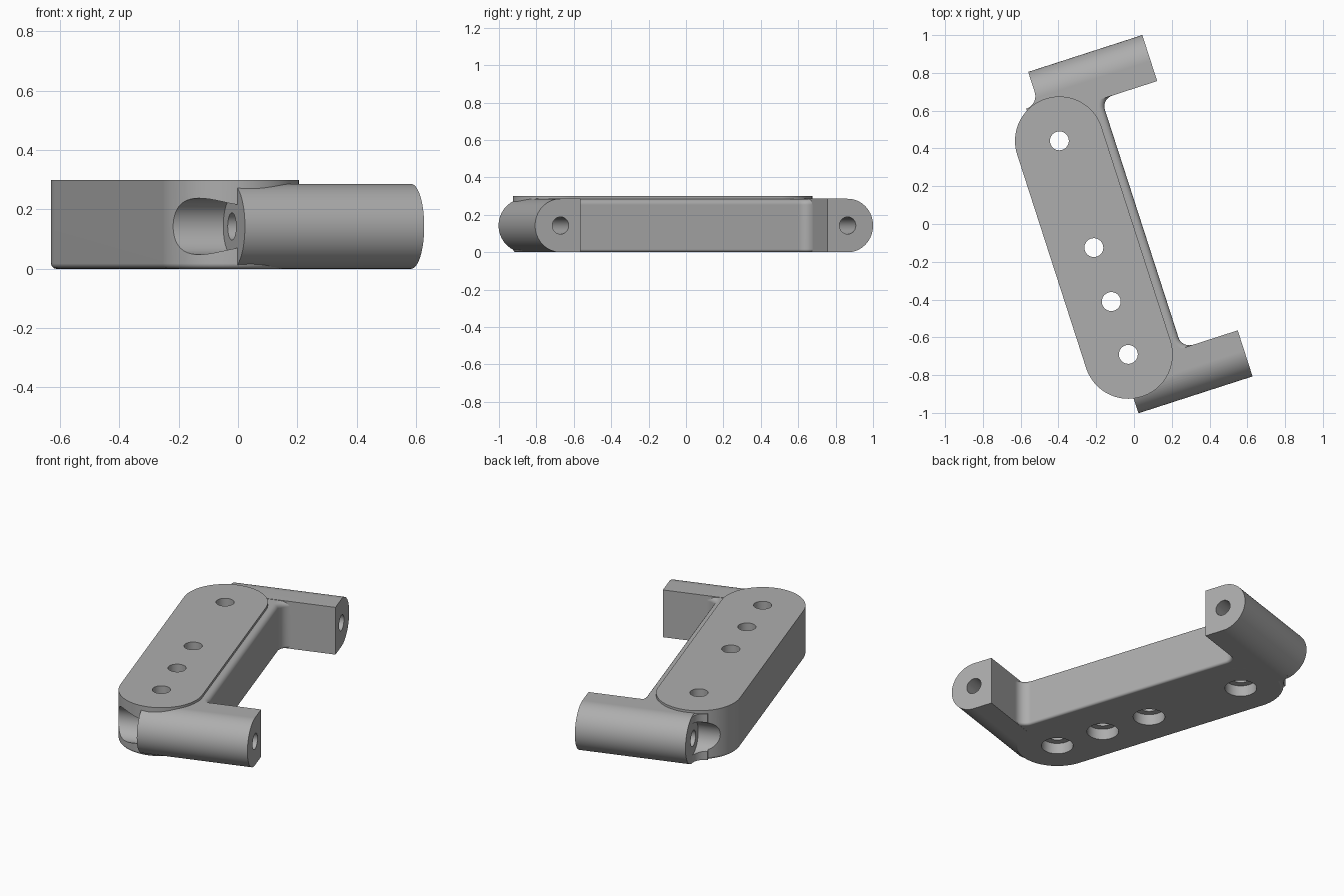
import bpy, bmesh, math
from mathutils import Matrix, Vector

if "Cube" in bpy.data.objects:
    bpy.data.objects.remove(bpy.data.objects["Cube"])

grey = bpy.data.materials.new("satin grey")
grey.diffuse_color = (0.42, 0.42, 0.42, 1)
grey.use_nodes = True
grey.node_tree.nodes["Principled BSDF"].inputs["Base Color"].default_value = grey.diffuse_color

# Local frame: x across the plate, y along the plate; turned into place at the end
R, HALF = 0.235, 0.594
AXIS_Z, ARM_R = 0.143, 0.143
ARM_L, ARM_END = -0.045, 0.59
ARMS = [(0.849, 1), (-0.764, -1)]          # arm axis position, outward side


def arc(cx, cy, r, a0, a1, n=16):
    return [(cx + r * math.cos(math.radians(a0 + (a1 - a0) * i / n)),
             cy + r * math.sin(math.radians(a0 + (a1 - a0) * i / n))) for i in range(n + 1)]


def finish(name, bm):
    bmesh.ops.recalc_face_normals(bm, faces=bm.faces)
    me = bpy.data.meshes.new(name)
    bm.to_mesh(me)
    bm.free()
    me.materials.append(grey)
    ob = bpy.data.objects.new(name, me)
    bpy.context.collection.objects.link(ob)
    return ob


def prism(name, pts, vec, bevels=()):
    """Extrude a 3D outline; bevels holds (height, width) pairs for rim edges."""
    bm = bmesh.new()
    face = bm.faces.new([bm.verts.new(p) for p in pts])
    new = bmesh.ops.extrude_face_region(bm, geom=[face], use_keep_orig=True)["geom"]
    bmesh.ops.translate(bm, vec=vec, verts=[g for g in new if isinstance(g, bmesh.types.BMVert)])
    bmesh.ops.recalc_face_normals(bm, faces=bm.faces)
    for z, w in bevels:
        rim = [e for e in bm.edges if all(abs(v.co.z - z) < 1e-5 for v in e.verts)]
        bmesh.ops.bevel(bm, geom=rim, offset=w, segments=5, profile=0.5, affect='EDGES')
    return finish(name, bm)


def rod(name, r, p0, p1, n=48):
    p0, p1 = Vector(p0), Vector(p1)
    d = p1 - p0
    m = Matrix.Translation((p0 + p1) / 2) @ d.to_track_quat('Z', 'Y').to_matrix().to_4x4()
    bm = bmesh.new()
    bmesh.ops.create_cone(bm, cap_ends=True, segments=n, radius1=r, radius2=r,
                          depth=d.length, matrix=m)
    return finish(name, bm)


def combine(ob, tool, op):
    mod = ob.modifiers.new("join", 'BOOLEAN')
    mod.operation, mod.object, mod.solver = op, tool, 'EXACT'
    bpy.context.view_layer.objects.active = ob
    bpy.ops.object.modifier_apply(modifier=mod.name)
    bpy.data.objects.remove(tool)


# Rounded plate
outline = arc(0, HALF, R, 0, 180, 40) + arc(0, -HALF, R, 180, 360, 40)
body = prism("handle_bracket", [(x, y, 0) for x, y in outline], (0, 0, 0.30), [(0, 0.018)])

# Side web with concave corners running into the arms
web = ([(ARM_L + 0.003, -0.76), (0.34, -0.76)] + arc(0.34, -0.59, 0.06, 270, 180, 10)
       + arc(0.34, 0.676, 0.06, 180, 90, 10) + [(0.34, 0.845), (ARM_L + 0.003, 0.845)])
combine(body, prism("side_web", [(x, y, 0.001) for x, y in web], (0, 0, 0.283),
                    [(0.001, 0.015), (0.284, 0.03)]), 'UNION')

# Flared neck between the plate and the far arm
neck = arc(-0.115, 0.88, 0.07, 0, -90, 12) + [(-0.115, 0.7), (0.0, 0.7), (0.0, 0.88)]
combine(body, prism("neck", [(x, y, 0.003) for x, y in neck], (0, 0, 0.279)), 'UNION')

# Screw access scoops, then the D-shaped arms
for a, s in ARMS:
    combine(body, rod("scoop", 0.095, (-0.5, a, AXIS_Z), (-0.03, a, AXIS_Z)), 'DIFFERENCE')
for a, s in ARMS:
    prof = arc(0, 0, ARM_R, -90, 90, 32) + [(-0.113, ARM_R), (-0.113, -ARM_R)]
    pts = [(ARM_L, a + s * u, AXIS_Z + z) for u, z in prof]
    combine(body, prism("arm", pts, (ARM_END - ARM_L, 0, 0)), 'UNION')

# Bores along the arms
for a, s in ARMS:
    combine(body, rod("bore", 0.046, (-0.1, a, AXIS_Z), (0.7, a, AXIS_Z)), 'DIFFERENCE')

# Plate holes, widened from below
for y in (HALF, 0, -0.30, -HALF):
    combine(body, rod("hole", 0.05, (0, y, -0.1), (0, y, 0.4)), 'DIFFERENCE')
    combine(body, rod("counterbore", 0.087, (0, y, -0.1), (0, y, 0.065)), 'DIFFERENCE')

# Turn into place
body.data.transform(Matrix.Translation((-0.2125, -0.125, 0)) @ Matrix.Rotation(math.radians(17.9), 4, 'Z'))
bpy.ops.object.select_all(action='DESELECT')
body.select_set(True)
bpy.context.view_layer.objects.active = body
bpy.ops.object.shade_smooth_by_angle(angle=math.radians(30))
wn = body.modifiers.new("even_shading", 'WEIGHTED_NORMAL')
wn.keep_sharp = True
